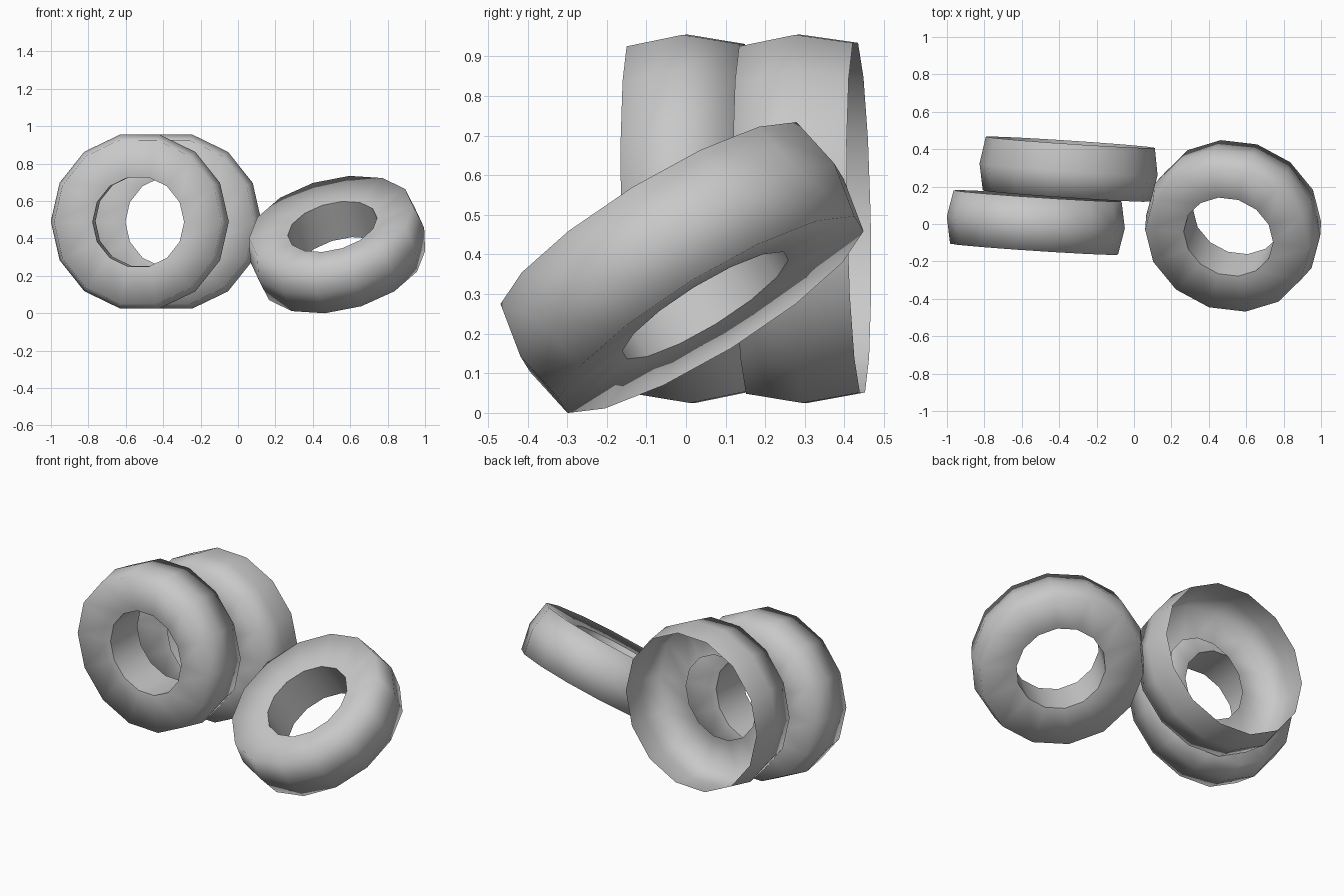
import bpy
import bmesh
from math import cos, sin, tau
from mathutils import Matrix, Vector

cube = bpy.data.objects.get("Cube")
if cube:
    bpy.data.objects.remove(cube)

SIDES = 14

# One plain rubber grey
rubber = bpy.data.materials.new("rubber_grey")
rubber.use_nodes = True
grey = (0.58, 0.58, 0.58, 1)
rubber.diffuse_color = grey
rubber.node_tree.nodes["Principled BSDF"].inputs["Base Color"].default_value = grey

# Cross-section as (radius, offset towards the front): front wall, tread, back wall
HOLE = 0.245
OPEN_BACK = [(HOLE, 0.115), (0.45, 0.143), (0.477, 0), (0.453, -0.145)]
CLOSED = [(HOLE, 0.115), (0.45, 0.143), (0.477, 0), (0.45, -0.143), (HOLE, -0.115)]


def make_tyre(name, section, centre, facing, closed):
    """Revolve a section around its axis and aim its front wall along facing."""
    bm = bmesh.new()
    rings = [[bm.verts.new((r * cos(tau * j / SIDES), r * sin(tau * j / SIDES), h))
              for j in range(SIDES)] for r, h in section]
    if closed:
        rings.append(rings[0])
    for a, b in zip(rings, rings[1:]):
        for j in range(SIDES):
            k = (j + 1) % SIDES
            face = bm.faces.new((a[j], b[j], b[k], a[k]))
            face.smooth = True
    # Crisp edges around the hole, soft shoulders elsewhere
    for edge in bm.edges:
        p, q = (v.co for v in edge.verts)
        if abs(p.z - q.z) < 0.001 and p.xy.length < HOLE + 0.01:
            edge.smooth = False
    mesh = bpy.data.meshes.new(name)
    bm.to_mesh(mesh)
    bm.free()
    mesh.materials.append(rubber)

    # Keep one corner of the outline pointing along x
    n = Vector(facing).normalized()
    u = Vector((1, 0, 0))
    u = (u - n * u.dot(n)).normalized()
    v = n.cross(u)
    obj = bpy.data.objects.new(name, mesh)
    obj.matrix_world = Matrix.Translation(centre) @ Matrix((u, v, n)).transposed().to_4x4()
    bpy.context.collection.objects.link(obj)


# Two upright tyres, the rear one open at the back, and one leaning tyre
upright = (-0.066, -1, -0.02)
make_tyre("front_upright_tyre", CLOSED, (-0.525, 0.008, 0.49), upright, True)
make_tyre("rear_upright_tyre", OPEN_BACK, (-0.35, 0.292, 0.49), upright, False)
make_tyre("leaning_tyre", CLOSED, (0.53, -0.01, 0.367), (-0.22, -0.51, 0.83), True)
